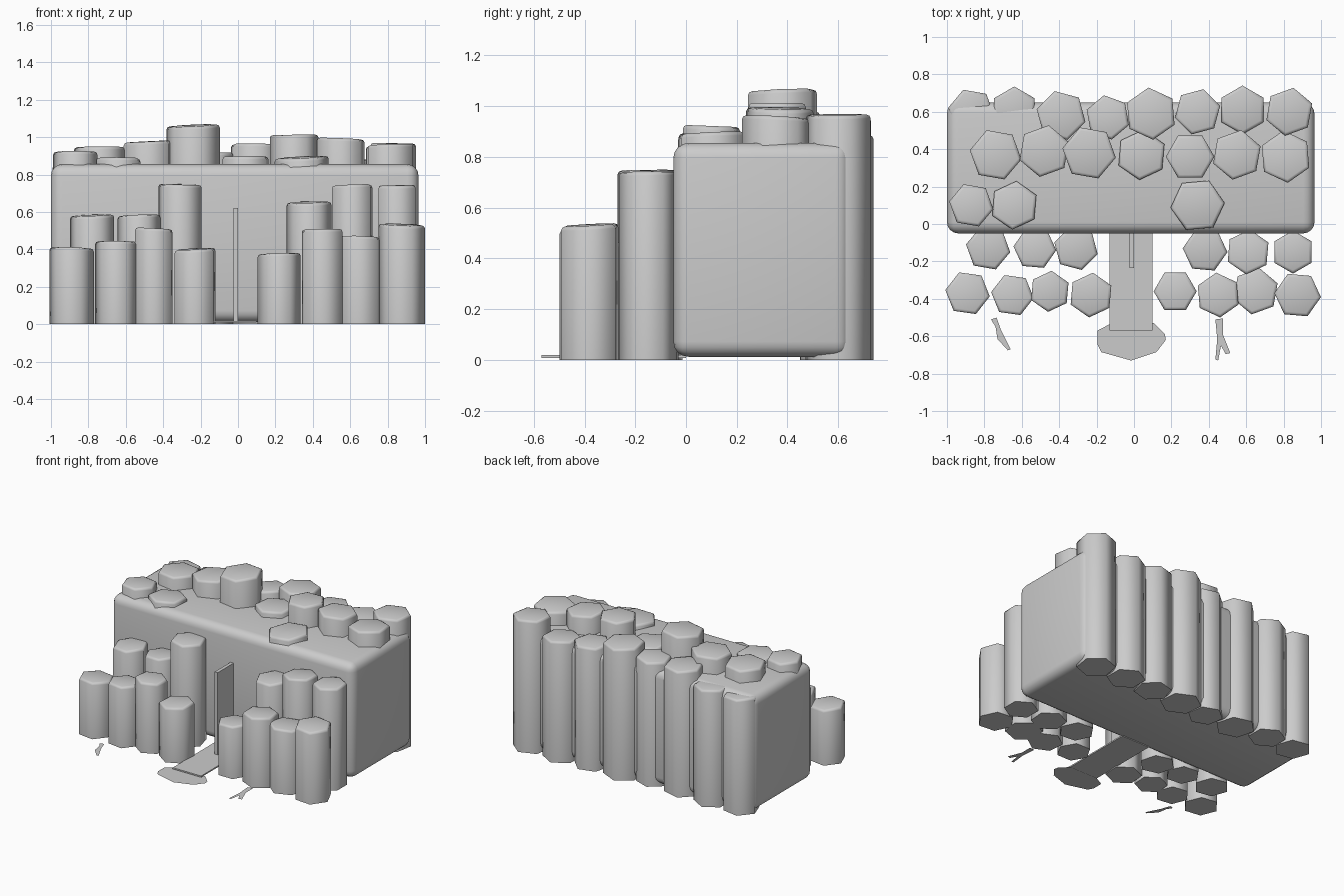
import bpy, bmesh, math, random
from mathutils import Vector

random.seed(4)
cube = bpy.data.objects.get("Cube")
if cube:
    bpy.data.objects.remove(cube, do_unlink=True)

# Single stone grey used everywhere
stone = bpy.data.materials.new("stone_grey")
stone.use_nodes = True
grey = (0.6, 0.6, 0.6, 1)
stone.diffuse_color = grey
stone.node_tree.nodes["Principled BSDF"].inputs["Base Color"].default_value = grey


def finish(bm, name, smooth_angle=None):
    """Turn a bmesh into a named object with the stone material."""
    bmesh.ops.recalc_face_normals(bm, faces=bm.faces)
    mesh = bpy.data.meshes.new(name)
    bm.to_mesh(mesh)
    bm.free()
    mesh.materials.append(stone)
    obj = bpy.data.objects.new(name, mesh)
    bpy.context.collection.objects.link(obj)
    if smooth_angle is not None:
        bpy.ops.object.select_all(action="DESELECT")
        obj.select_set(True)
        bpy.context.view_layer.objects.active = obj
        bpy.ops.object.shade_smooth_by_angle(angle=math.radians(smooth_angle))
    return obj


def box(name, low, high, bevel=0, segments=1):
    """Box between two corners, optionally with rounded edges."""
    bm = bmesh.new()
    bmesh.ops.create_cube(bm, size=1)
    low, high = Vector(low), Vector(high)
    for v in bm.verts:
        v.co = (low + high) / 2 + v.co * (high - low)
    if bevel:
        bmesh.ops.bevel(bm, geom=bm.edges[:], offset=bevel, segments=segments,
                        profile=0.5, affect="EDGES")
    return finish(bm, name, 40 if bevel else None)


def column(name, x, y, radius, top, turn, base):
    """Six-sided basalt column with a tilted, softly bevelled top."""
    bm = bmesh.new()
    ring = []
    for i in range(6):
        a = math.radians(turn + 60 * i)
        ring.append(bm.verts.new((x + radius * math.cos(a), y + radius * math.sin(a), base)))
    foot = bm.faces.new(ring)
    cap = bmesh.ops.extrude_face_region(bm, geom=[foot], use_keep_orig=True)["geom"]
    cap_verts = [g for g in cap if isinstance(g, bmesh.types.BMVert)]
    tilt_x, tilt_y = random.uniform(-0.06, 0.06), random.uniform(-0.06, 0.06)
    for v in cap_verts:
        v.co.z = top - 0.008 + tilt_x * (v.co.x - x) + tilt_y * (v.co.y - y)
    rim = [e for e in bm.edges if all(v in cap_verts for v in e.verts)]
    bmesh.ops.bevel(bm, geom=rim, offset=0.016, segments=2, profile=0.5, affect="EDGES")
    return finish(bm, name, 65)


def flat_patch(name, points, z):
    """Flat outline lying on the ground."""
    bm = bmesh.new()
    bm.faces.new([bm.verts.new((x, y, z)) for x, y in points])
    obj = finish(bm, name)
    if obj.data.polygons[0].normal.z < 0:
        obj.data.flip_normals()
    return obj


# Main rounded block
box("main_block", (-1, -0.05, 0.012), (0.965, 0.65, 0.855), 0.06, 4)

# Column rows: x, y, radius, top height, turn in degrees
front_row = [
    (-0.89, -0.37, 0.12, 0.415, 52), (-0.65, -0.38, 0.115, 0.45, 52),
    (-0.45, -0.36, 0.11, 0.52, 25), (-0.23, -0.38, 0.12, 0.41, 25),
    (0.22, -0.36, 0.115, 0.385, 0), (0.45, -0.38, 0.12, 0.515, 35),
    (0.65, -0.36, 0.125, 0.475, 20), (0.875, -0.38, 0.125, 0.54, 55)]
middle_row = [
    (-0.78, -0.13, 0.12, 0.59, 50), (-0.53, -0.13, 0.115, 0.59, 55),
    (-0.31, -0.13, 0.12, 0.755, 45), (0.38, -0.14, 0.12, 0.66, 55),
    (0.61, -0.15, 0.12, 0.75, 25), (0.85, -0.15, 0.115, 0.75, 30)]
roof_row = [
    (-0.87, 0.1, 0.12, 0.93, 50), (-0.64, 0.1, 0.13, 0.895, 25),
    (0.34, 0.1, 0.145, 0.9, 5), (-0.74, 0.37, 0.14, 0.955, 50),
    (-0.48, 0.39, 0.14, 0.985, 20), (-0.24, 0.38, 0.145, 1.07, 50),
    (0.04, 0.37, 0.135, 0.905, 25), (0.3, 0.36, 0.13, 1.02, 0),
    (0.55, 0.37, 0.135, 1, 20), (0.81, 0.36, 0.14, 0.965, 35)]
back_row = [
    (-0.87, 0.6, 0.125, 0.85, 50), (-0.64, 0.61, 0.125, 0.86, 30),
    (-0.39, 0.58, 0.135, 0.93, 45), (-0.14, 0.57, 0.12, 0.92, 40),
    (0.09, 0.59, 0.14, 0.97, 35), (0.34, 0.6, 0.125, 0.91, 15),
    (0.58, 0.61, 0.13, 0.89, 30), (0.83, 0.6, 0.13, 0.975, 20)]

for label, row, base in (("front_column", front_row, 0), ("middle_column", middle_row, 0),
                         ("roof_column", roof_row, 0.5), ("back_column", back_row, 0)):
    for number, (x, y, radius, top, turn) in enumerate(row, 1):
        column(f"{label}_{number}", x, y, radius, top, turn, base)

# Open door leaf standing out from the wall, and the path leading to it
box("door_leaf", (-0.025, -0.235, 0.01), (0, -0.03, 0.62))
box("path", (-0.13, -0.57, 0.008), (0.1, 0, 0.018))

# Fan-shaped mat at the end of the path
flat_patch("path_end", [
    (-0.195, -0.57), (-0.12, -0.53), (0.105, -0.53), (0.165, -0.59), (0.17, -0.62),
    (0.12, -0.685), (-0.015, -0.73), (-0.175, -0.685), (-0.195, -0.645)], 0.003)

# Ground cracks on either side
flat_patch("right_crack", [
    (-0.765, -0.51), (-0.735, -0.5), (-0.71, -0.57), (-0.66, -0.67),
    (-0.675, -0.675), (-0.73, -0.615), (-0.74, -0.55)], 0.003)
flat_patch("left_crack", [
    (0.435, -0.51), (0.475, -0.505), (0.475, -0.59), (0.515, -0.69), (0.49, -0.695),
    (0.465, -0.65), (0.45, -0.73), (0.435, -0.725), (0.445, -0.615)], 0.003)
